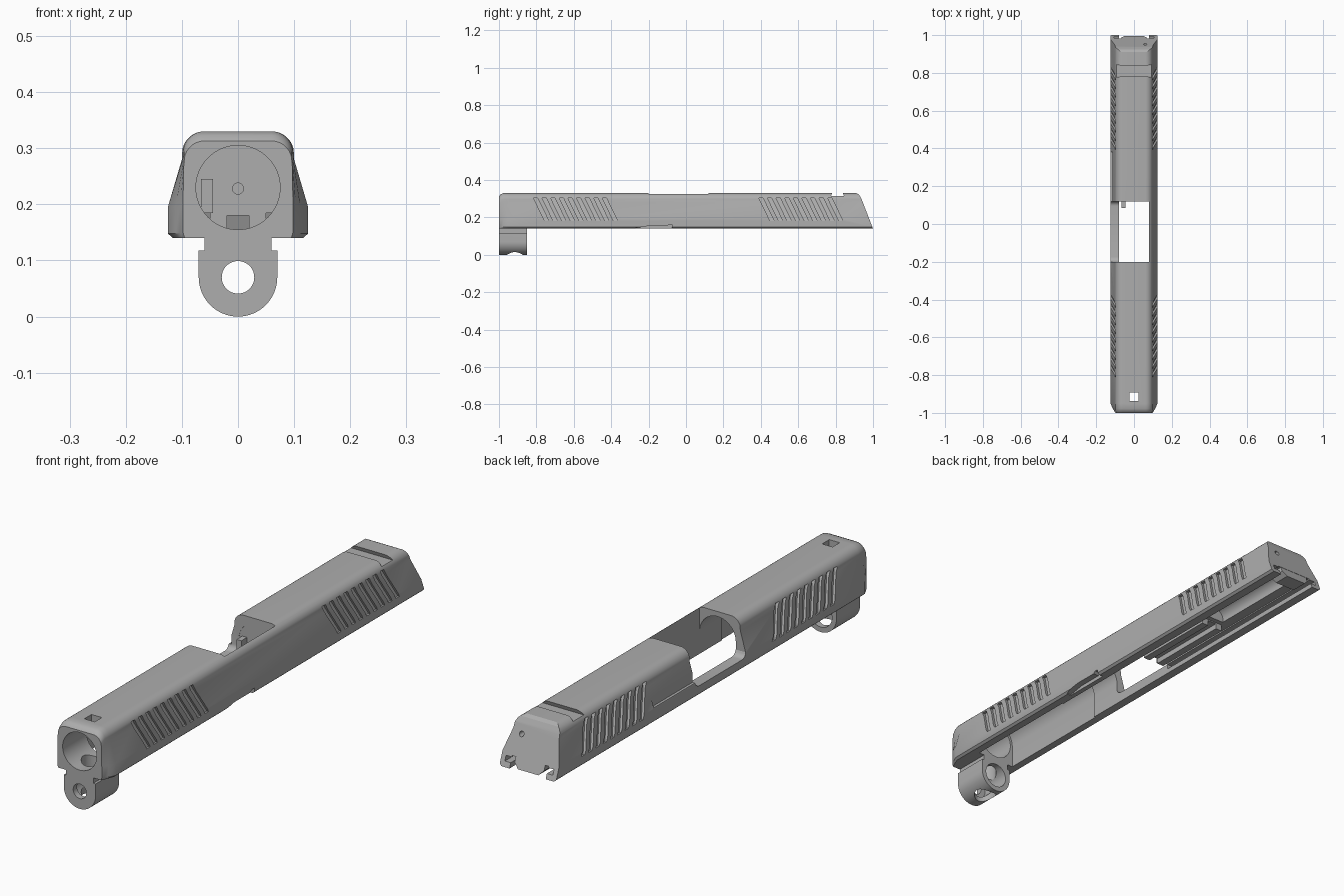
import bpy, bmesh
from math import sin, cos, pi, radians

cube = bpy.data.objects.get("Cube")
if cube:
    bpy.data.objects.remove(cube)

metal = bpy.data.materials.new("plain grey")
metal.use_nodes = True
GREY = (0.42, 0.42, 0.42, 1)
metal.diffuse_color = GREY
metal.node_tree.nodes["Principled BSDF"].inputs["Base Color"].default_value = GREY


def make(name, bm):
    bmesh.ops.recalc_face_normals(bm, faces=bm.faces)
    mesh = bpy.data.meshes.new(name)
    bm.to_mesh(mesh)
    bm.free()
    mesh.materials.append(metal)
    ob = bpy.data.objects.new(name, mesh)
    bpy.context.collection.objects.link(ob)
    return ob


def loft(bm, rings):
    """Skin closed rings of equal length and cap both ends."""
    rows = [[bm.verts.new(p) for p in ring] for ring in rings]
    n = len(rows[0])
    for a, b in zip(rows, rows[1:]):
        for i in range(n):
            bm.faces.new((a[i], a[(i + 1) % n], b[(i + 1) % n], b[i]))
    bm.faces.new(rows[0])
    bm.faces.new(rows[-1])


def prism(name, pts, axis, a, b):
    """Extrude a 2D outline along an axis from a to b."""
    place = {"x": lambda u, v, w: (w, u, v),
             "y": lambda u, v, w: (u, w, v),
             "z": lambda u, v, w: (u, v, w)}[axis]
    bm = bmesh.new()
    loft(bm, [[place(u, v, w) for u, v in pts] for w in (a, b)])
    return make(name, bm)


def arc(cx, cy, r, start, end, n):
    angles = [radians(start + (end - start) * i / n) for i in range(n + 1)]
    return [(cx + r * cos(t), cy + r * sin(t)) for t in angles]


def circle(cx, cy, r, n=48):
    return arc(cx, cy, r, 0, 360, n)[:-1]


def rect(u0, u1, v0, v1):
    return [(u0, v0), (u1, v0), (u1, v1), (u0, v1)]


def combine(target, other, op="DIFFERENCE"):
    mod = target.modifiers.new(op, "BOOLEAN")
    mod.operation, mod.solver, mod.object = op, "EXACT", other
    bpy.context.view_layer.objects.active = target
    bpy.ops.object.modifier_apply(modifier=mod.name)
    bpy.data.objects.remove(other)


def cut(target, *args):
    combine(target, prism("cutter", *args))


def mirrored(half):
    return half + [(-x, z) for x, z in reversed(half)]


# Main body: rounded section with a tapered nose
nose = [(.095, .14), (.098, .15), (.098, .195), (.097, .265)] + arc(.06, .277, .036, 10, 90, 8)
full = [(.116, .14), (.125, .148), (.125, .195), (.1, .28)] + arc(.06, .29, .04, 12, 90, 8)
rings = []
for y, tx, tz in ((-1, 0, 0), (-.992, .2, .6), (-.978, .5, 1), (-.95, 1, 1), (1, 1, 1)):
    half = [(p[0] + (q[0] - p[0]) * tx, p[1] + (q[1] - p[1]) * tz) for p, q in zip(nose, full)]
    rings.append([(x, y, z) for x, z in mirrored(half)])
bm = bmesh.new()
loft(bm, rings)
body = make("slide_body", bm)

# Sloped rear end
cut(body, [(.9, .36), (.91, .33), (.925, .322), (.938, .3), (1, .14), (1.01, .1), (1.2, .1), (1.2, .36)],
    "x", -.3, .3)

# Lower tube housing under the nose
tube = [(.06, .16), (.06, .118), (.07, .118)] + arc(0, .07, .07, 0, -180, 32) + [(-.07, .118), (-.06, .118), (-.06, .16)]
combine(body, prism("tube_housing", tube, "y", -.999, -.85), "UNION")
cut(body, circle(0, .07, .029), "y", -1.1, -.8)
cut(body, circle(0, .07, .05), "y", -.975, -.8)
cut(body, circle(0, -.915, .043), "z", -.1, .2)

# Barrel bore and the open channel behind it
cut(body, circle(0, .23, .075, 64), "y", -1.1, -.8)
arch = [(.085, .1)] + arc(0, .23, .085, 0, 180, 32) + [(-.085, .1)]
cut(body, arch, "y", -.85, -.34)
arch = [(.08, .1)] + arc(0, .23, .08, 0, 180, 32) + [(-.08, .1)]
cut(body, arch, "y", -.35, .121)

# Top opening, wrapping down one side with rounded lower corners
port = [(-.2, .36), (-.2, .2)] + arc(-.175, .205, .025, 180, 270, 6)[1:] + \
       arc(.095, .205, .025, 270, 360, 6) + [(.12, .36)]
cut(body, port, "x", -.3, -.03)
cut(body, rect(-.031, .08, -.2, .12), "z", .2, .4)

# Underside cavity, rail grooves and centre trough at the rear
cut(body, rect(-.08, .08, .1, .185), "y", .115, 1.1)
cut(body, rect(-.106, .106, .16, .18), "y", .11, 1.1)
cut(body, circle(0, .195, .04, 32), "y", .5, .9)
combine(body, prism("centre_rib", rect(-.05, .05, .158, .2), "y", .12, .48), "UNION")
cut(body, rect(-.02, .02, .1, .18), "y", .1, .5)

# Rear plate hanging between the rails
plate = [(.065, .2), (.065, .165), (.045, .145), (-.045, .145), (-.065, .165), (-.065, .2)]
bm = bmesh.new()
loft(bm, [[(x, y0 - (z - .14) * .385, z) for x, z in plate] for y0 in (.93, .9985)])
combine(body, make("rear_plate", bm), "UNION")
cut(body, circle(.06, .265, .01, 20), "y", .9, 1.1)

# Sight slots on top
cut(body, [(.785, .34), (.775, .314), (.845, .314), (.835, .34)], "x", -.3, .3)
cut(body, rect(-.023, .023, -.937, -.892), "z", .25, .4)

# Flat side panel behind the opening, and the lower notch on the other side
cut(body, rect(.1, .38, .2, .3), "x", -.3, -.113)
cut(body, [(-.27, .1), (-.27, .143), (-.2, .155), (-.1, .155), (-.09, .163), (-.075, .163), (-.07, .1)],
    "x", .1, .3)

# Details on the inner vertical face
cut(body, circle(0, .228, .01, 20), "y", .1, .16)
combine(body, prism("inner_claw", rect(-.066, -.045, .185, .245), "y", .085, .14), "UNION")

# Slanted grip grooves on both sides, front and rear
bm = bmesh.new()
for side in (1, -1):
    for start in (-.815, .39):
        for i in range(9):
            y = start + i * .046
            section = []
            for x, dy, z in ((.0845, 0, .303), (.15, 0, .303), (.15, .06, .18), (.118, .06, .18)):
                section.append((x * side, y + dy, z))
            loft(bm, [section, [(x, v + .022, z) for x, v, z in section]])
combine(body, make("groove_cutter", bm))

# Smooth the curved areas, keep machined edges crisp
bpy.ops.object.select_all(action="DESELECT")
body.select_set(True)
bpy.context.view_layer.objects.active = body
bpy.ops.object.shade_smooth_by_angle(angle=radians(28))
